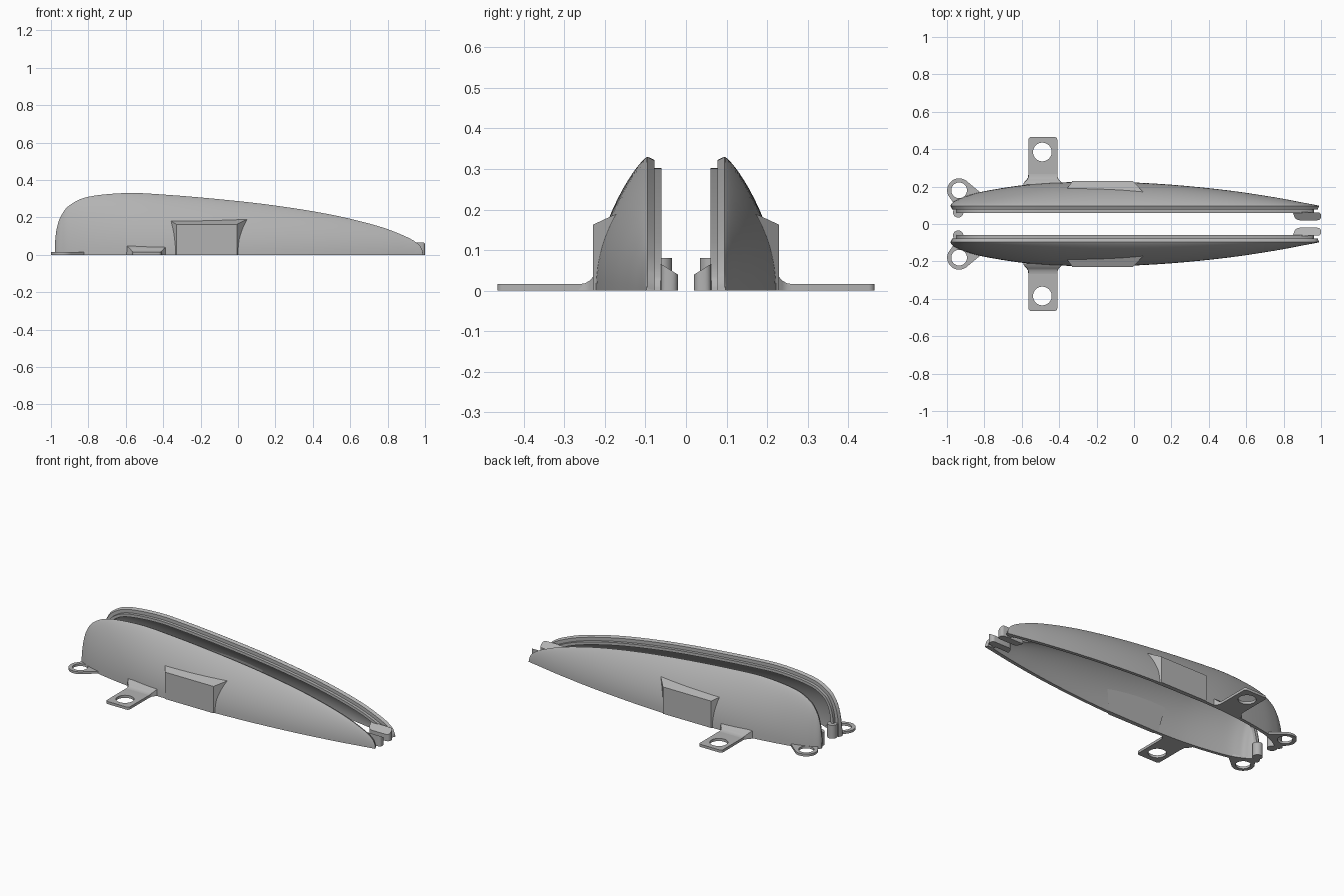
import bpy, bmesh, math

if "Cube" in bpy.data.objects:
    bpy.data.objects.remove(bpy.data.objects["Cube"])

grey = bpy.data.materials.new("plain_grey")
grey.diffuse_color = (0.45, 0.45, 0.45, 1)
grey.use_nodes = True
grey.node_tree.nodes["Principled BSDF"].inputs["Base Color"].default_value = grey.diffuse_color


def finish(ob, angle=30):
    """Material, smooth shading and a mirrored copy across the centre plane."""
    ob.data.materials.clear()
    ob.data.materials.append(grey)
    bpy.ops.object.select_all(action='DESELECT')
    ob.select_set(True)
    bpy.context.view_layer.objects.active = ob
    bpy.ops.object.shade_smooth_by_angle(angle=math.radians(angle))
    mod = ob.modifiers.new("mirror", 'MIRROR')
    mod.use_axis = (False, True, False)
    mod.use_mirror_merge = False


def loft(name, rings, angle=30):
    """Skin a row of closed rings and cap both ends."""
    bm = bmesh.new()
    rows = [[bm.verts.new(p) for p in ring] for ring in rings]
    n = len(rows[0])
    for a, b in zip(rows, rows[1:]):
        for i in range(n):
            j = (i + 1) % n
            bm.faces.new((a[i], a[j], b[j], b[i]))
    bm.faces.new(rows[0])
    bm.faces.new(rows[-1][::-1])
    bmesh.ops.remove_doubles(bm, verts=bm.verts, dist=0.0002)
    bmesh.ops.recalc_face_normals(bm, faces=bm.faces)
    me = bpy.data.meshes.new(name)
    bm.to_mesh(me)
    bm.free()
    ob = bpy.data.objects.new(name, me)
    bpy.context.collection.objects.link(ob)
    finish(ob, angle)


def arc(cx, cy, r, a0, a1, n):
    return [(cx + r * math.cos(math.radians(a0 + (a1 - a0) * i / n)),
             cy + r * math.sin(math.radians(a0 + (a1 - a0) * i / n))) for i in range(n + 1)]


def plate(name, outlines, thick):
    """Flat plate standing on z = 0; outlines after the first are holes."""
    cu = bpy.data.curves.new(name, 'CURVE')
    cu.dimensions = '2D'
    cu.fill_mode = 'BOTH'
    cu.extrude = thick / 2
    for pts in outlines:
        sp = cu.splines.new('POLY')
        sp.points.add(len(pts) - 1)
        for p, (x, y) in zip(sp.points, pts):
            p.co = (x, y, 0, 1)
        sp.use_cyclic_u = True
    ob = bpy.data.objects.new(name, cu)
    bpy.context.collection.objects.link(ob)
    bpy.ops.object.select_all(action='DESELECT')
    ob.select_set(True)
    bpy.context.view_layer.objects.active = ob
    bpy.ops.object.convert(target='MESH')
    ob = bpy.context.view_layer.objects.active
    for v in ob.data.vertices:
        v.co.z += thick / 2
    finish(ob)


# Fairing shell: stations of (x, height, bulge)
KEYS = [(-.98, 0, .005), (-.977, .08, .012), (-.967, .15, .022), (-.945, .21, .034),
        (-.9, .265, .053), (-.8, .31, .08), (-.6, .33, .112), (-.4, .322, .127),
        (-.1, .297, .13), (.2, .263, .115), (.5, .214, .085), (.75, .153, .048),
        (.9, .096, .02), (.965, .056, .008), (.985, .025, .004), (.99, 0, .003)]
Y0 = .095


def spline(keys, steps):
    out = []
    for i in range(len(keys) - 1):
        p = [keys[max(0, min(len(keys) - 1, i + k))] for k in (-1, 0, 1, 2)]
        for s in range(steps):
            t = s / steps
            out.append(tuple(.5 * (2 * b + (c - a) * t + (2 * a - 5 * b + 4 * c - d) * t * t
                                   + (3 * b - a - 3 * c + d) * t ** 3) for a, b, c, d in zip(*p)))
    return out + [keys[-1]]


stations = spline(KEYS, 6)
rings = []
T = [i / 16 for i in range(17)]
for i, (x, h, w) in enumerate(stations):
    a, b = stations[max(i - 1, 0)], stations[min(i + 1, len(stations) - 1)]
    tx, tz = b[0] - a[0], b[1] - a[1]
    ln = math.hypot(tx, tz)
    nx, nz = tz / ln, -tx / ln

    def inset(d):
        return x + nx * d, max(0, h + nz * d) if h > 0 else 0

    ring = []
    for t in T:  # outer skin
        s = math.sin(t * math.pi / 2)
        ring.append((x, Y0 + w * max(0, 1 - s * s) ** .8, h * s))
    for d, y in ((.008, .078), (.028, .078), (.028, .06), (.045, .06)):  # rim and lip
        px, pz = inset(d)
        ring.append((px, y, pz))
    px, pz = inset(.045)
    for t in reversed(T):  # inner skin
        s = math.sin(t * math.pi / 2)
        ring.append((px, .08 + max(.003, w - .004) * max(0, 1 - s * s) ** .8, pz * s))
    rings.append(ring)
loft("fairing_shell", rings, 28)

# Side housing with flared top and sides
loft("side_housing", [
    [(-.345, .205, 0), (.015, .2, 0), (.06, .16, .195), (-.375, .165, .19)],
    [(-.33, .229, 0), (-.005, .229, 0), (-.005, .229, .163), (-.33, .229, .163)]], 20)

# Wide mounting tab with rounded corners and a hole
tab = [(-.565, .205), (-.41, .205)] + arc(-.425, .45, .015, 0, 90, 4) + arc(-.55, .45, .015, 90, 180, 4)
plate("side_tab", [tab, arc(-.49, .385, .05, 0, 352.5, 47)], .016)

# Blended foot where the tab meets the shell
foot = []
for y, hw, z in ((.268, .0775, .016), (.25, .079, .018), (.237, .086, .025),
                 (.228, .096, .036), (.21, .108, .046)):
    foot.append([(-.4875 - hw, y, 0), (-.4875 + hw, y, 0),
                 (-.4875 + hw * .98, y, z), (-.4875 - hw * .98, y, z)])
loft("tab_foot", foot)

# Round ear with a hole at the blunt end
ear = arc(-.935, .18, .064, 48, 205, 24) + [(-.962, .108), (-.93, .105), (-.83, .145), (-.815, .163)]
plate("end_ear", [ear, arc(-.935, .18, .042, 0, 352.5, 47)], .014)

# Locating peg at the blunt end
loft("locating_peg", [[(px, py, z) for px, py in arc(-.94, .062, .028, 0, 345, 23)]
                      for z in (0, .081)])

# Hooked prong at the pointed end, with a sloping top
prong = ([(.85, .064), (.853, .05)] + arc(.885, .05, .03, 200, 270, 5)
         + arc(.982, .038, .018, 270, 360, 5) + arc(.985, .047, .015, 0, 90, 4))
loft("nose_prong", [[(px, py, 0) for px, py in prong],
                    [(px, py, .04 + (py - .02) * .62) for px, py in prong]])
